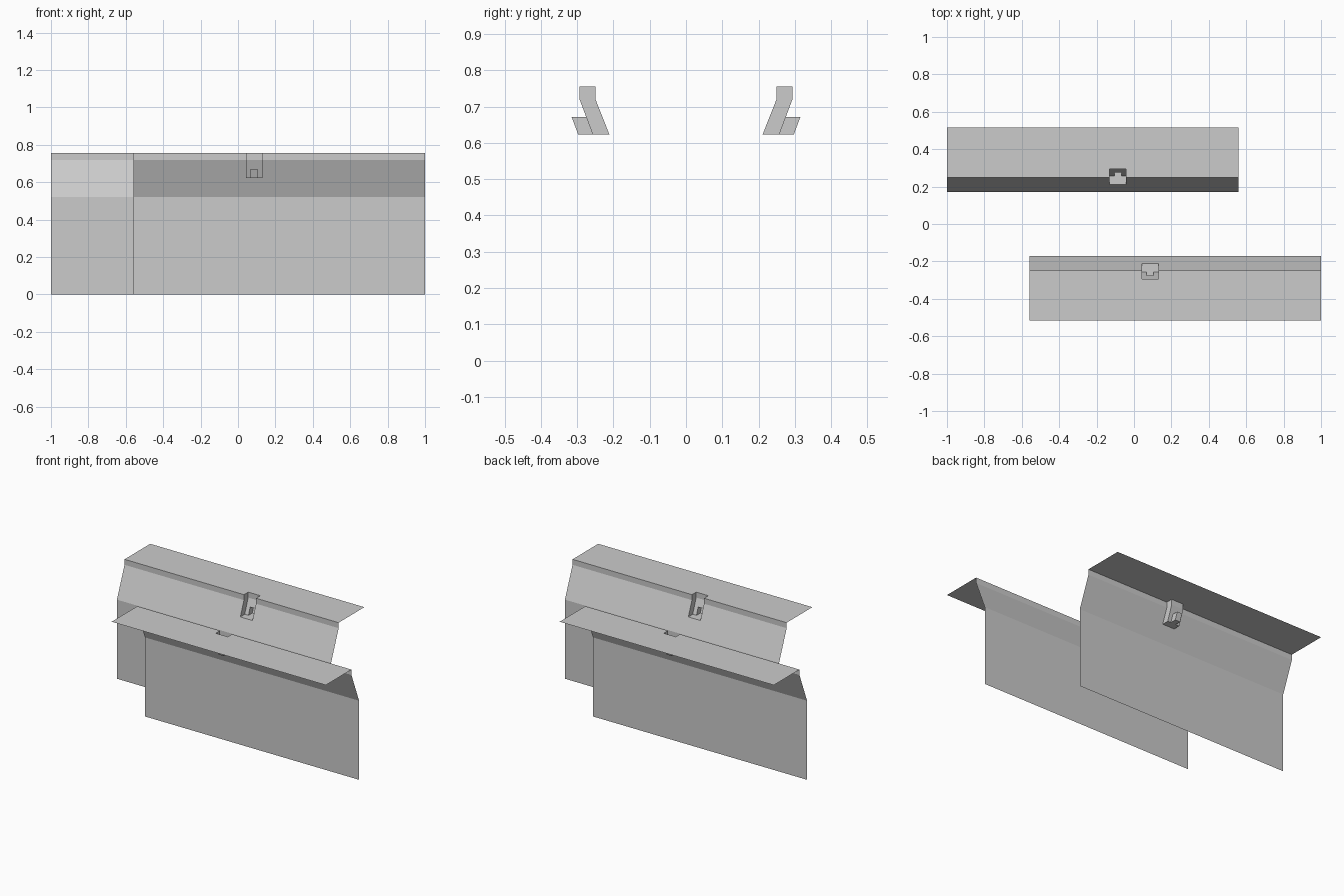
import bpy
import bmesh

cube = bpy.data.objects.get("Cube")
if cube:
    bpy.data.objects.remove(cube, do_unlink=True)

# Single matte grey
GREY = (0.6, 0.6, 0.6, 1.0)
mat = bpy.data.materials.new("light grey")
mat.use_nodes = True
mat.diffuse_color = GREY
mat.node_tree.nodes["Principled BSDF"].inputs["Base Color"].default_value = GREY

# Panel extents along x and the pocket / catch widths
LEFT, RIGHT = -1.0, 0.558
POCKET = (-0.131, -0.043)
CATCH = (-0.104, -0.067)

# Heights and (y, z) profile points
FLOOR, CATCH_TOP, BEND, TOP = 0.623, 0.671, 0.719, 0.755
foot, knee = (0.17, 0), (0.17, 0.52)
lip, bend, rim, edge = (0.211, FLOOR), (0.249, BEND), (0.249, TOP), (0.516, TOP)
wall_foot, wall_mid = (0.257, FLOOR), (0.275, CATCH_TOP)
wall_bend, wall_rim = (0.293, BEND), (0.293, TOP)
catch_foot, catch_top = (0.297, FLOOR), (0.315, CATCH_TOP)


def sweep(bm, profile, x0, x1):
    """Sheet made by stretching an open profile between two x positions."""
    for (ya, za), (yb, zb) in zip(profile, profile[1:]):
        corners = [(x0, ya, za), (x1, ya, za), (x1, yb, zb), (x0, yb, zb)]
        bm.faces.new([bm.verts.new(c) for c in corners])


def cheek(bm, outline, x):
    """Flat end plate at one x position."""
    bm.faces.new([bm.verts.new((x, y, z)) for y, z in outline])


def finish(bm, name, turn):
    bmesh.ops.remove_doubles(bm, verts=bm.verts, dist=0.0005)
    bmesh.ops.recalc_face_normals(bm, faces=bm.faces)
    for v in bm.verts:
        v.co.x *= turn
        v.co.y *= turn
    mesh = bpy.data.meshes.new(name)
    bm.to_mesh(mesh)
    bm.free()
    mesh.materials.append(mat)
    bpy.context.collection.objects.link(bpy.data.objects.new(name, mesh))


# Each side is the other one turned half way round z
for side, turn in (("back", 1), ("front", -1)):
    # Folded sheet, notched where the pocket sits
    bm = bmesh.new()
    for x0, x1 in ((LEFT, POCKET[0]), (POCKET[1], RIGHT)):
        sweep(bm, [foot, knee, lip, bend, rim, wall_rim, edge], x0, x1)
    sweep(bm, [foot, knee, lip], *POCKET)
    sweep(bm, [wall_rim, edge], *POCKET)
    finish(bm, side + "_folded_panel", turn)

    # Open-topped pocket with a window for the catch
    bm = bmesh.new()
    for x0, x1 in ((POCKET[0], CATCH[0]), (CATCH[1], POCKET[1])):
        sweep(bm, [lip, wall_foot, wall_mid, wall_bend, wall_rim], x0, x1)
    sweep(bm, [lip, wall_foot], *CATCH)
    sweep(bm, [wall_mid, wall_bend, wall_rim], *CATCH)
    for x in POCKET:
        cheek(bm, [lip, wall_foot, wall_mid, wall_bend, wall_rim, rim, bend], x)
    finish(bm, side + "_pocket", turn)

    # Small hollow catch behind the pocket window
    bm = bmesh.new()
    sweep(bm, [wall_foot, catch_foot, catch_top, wall_mid], *CATCH)
    for x in CATCH:
        cheek(bm, [wall_foot, catch_foot, catch_top, wall_mid], x)
    finish(bm, side + "_catch", turn)
